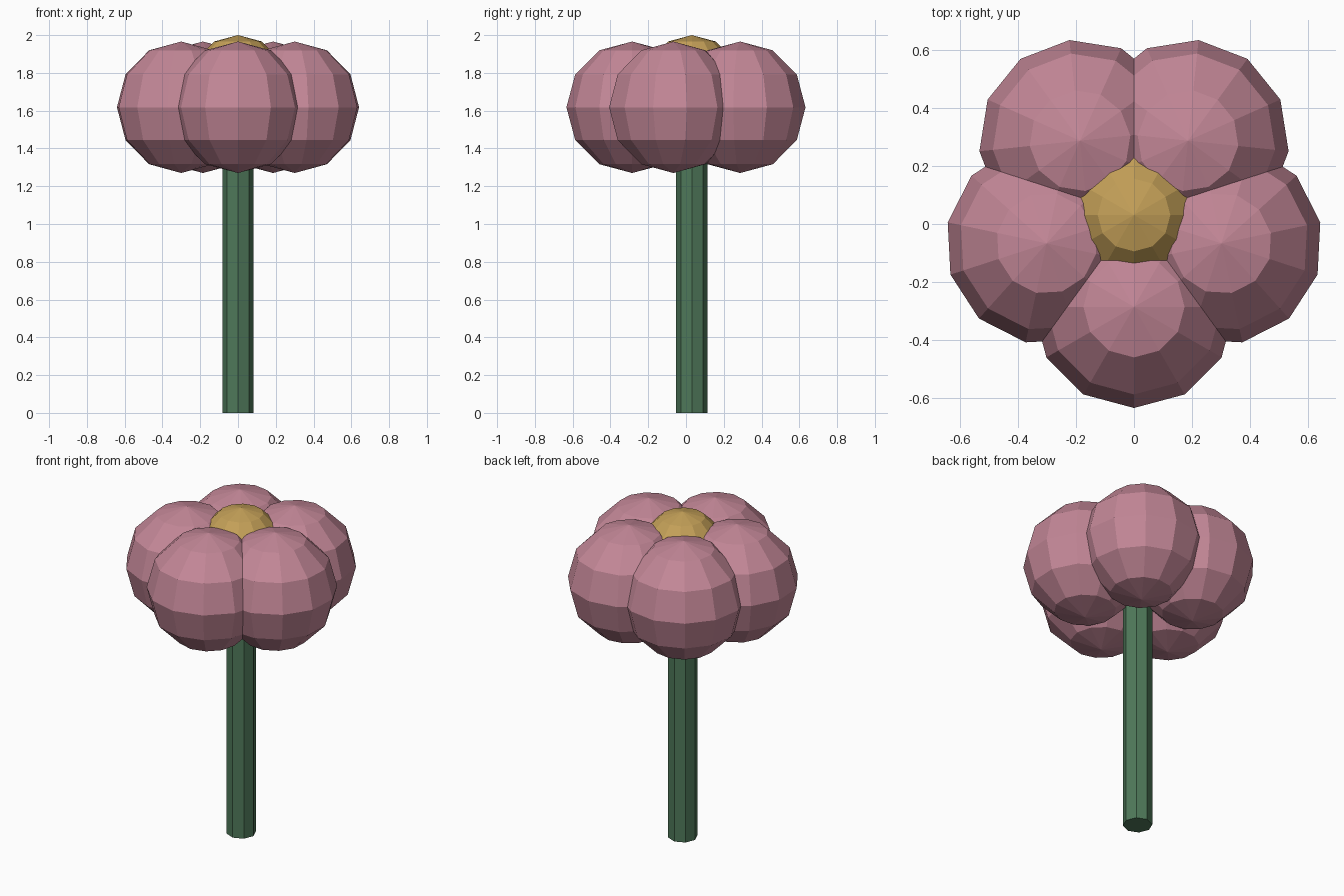
import bpy
import math

if "Cube" in bpy.data.objects:
    bpy.data.objects.remove(bpy.data.objects["Cube"])

CY = 0.031          # y of the stem axis
PETAL_RING = 0.316  # distance of the petals from the axis
PETAL_R = 0.348


def material(name, srgb):
    m = bpy.data.materials.new(name)
    lin = [((c / 255 + 0.055) / 1.055) ** 2.4 for c in srgb]
    m.diffuse_color = (*lin, 1)
    m.use_nodes = True
    m.node_tree.nodes["Principled BSDF"].inputs["Base Color"].default_value = m.diffuse_color
    return m


def finish(name, mat):
    ob = bpy.context.object
    ob.name = name
    ob.data.materials.append(mat)
    return ob


def ball(name, radius, location, turn, mat):
    bpy.ops.mesh.primitive_uv_sphere_add(
        segments=12, ring_count=6, radius=radius,
        location=location, rotation=(0, 0, turn))
    return finish(name, mat)


pink = material("dusty pink", (195, 135, 151))
gold = material("gold", (196, 160, 88))
green = material("stem green", (79, 121, 90))

# Stem: eight-sided post reaching up into the flower heart
STEM_TOP = 1.65
bpy.ops.mesh.primitive_cylinder_add(
    vertices=8, radius=0.083, depth=STEM_TOP, location=(0, CY, STEM_TOP / 2))
finish("stem", green)

# Petals: five faceted balls around the stem, the first facing the front
for i in range(5):
    a = math.radians(-90 + 72 * i)
    ball(f"petal_{i + 1}", PETAL_R,
         (PETAL_RING * math.cos(a), CY + PETAL_RING * math.sin(a), 1.618),
         a, pink)

# Flower heart
ball("flower_heart", 0.25, (0, CY, 1.75), 0, gold)
